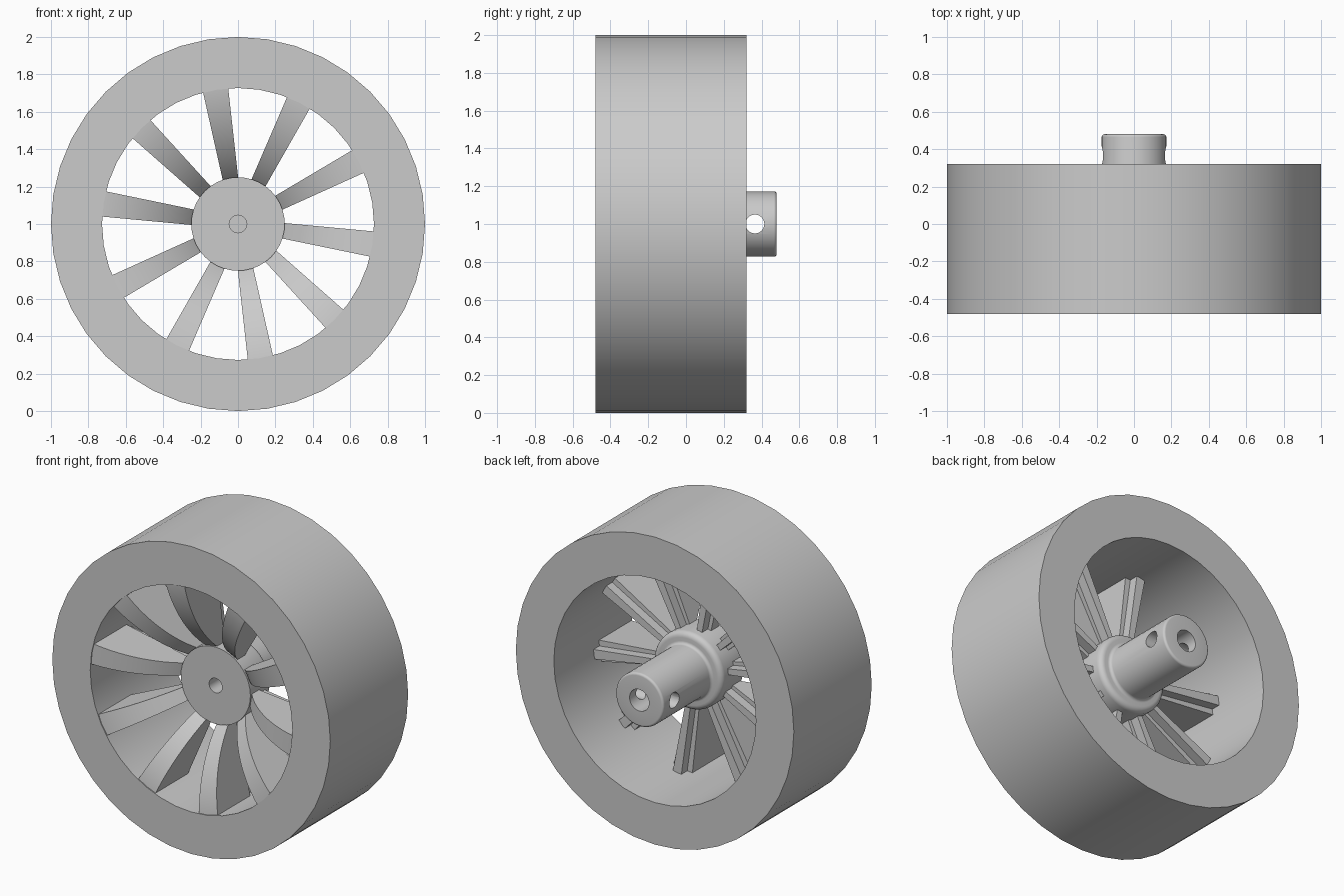
import bpy, bmesh, math
from mathutils import Matrix, Vector

if "Cube" in bpy.data.objects:
    bpy.data.objects.remove(bpy.data.objects["Cube"])

AXLE = Vector((0, 0, 1))
FRONT, BACK = -0.48, 0.32
OPENING = 0.727          # radius of the opening inside the tyre
DISH_START = 0.82        # radius where the spokes begin to curve inward
DISH_R = 0.755           # radius of that curve
SPOKES = 10

grey = bpy.data.materials.new("light_grey")
grey.use_nodes = True
grey.diffuse_color = (0.6, 0.6, 0.6, 1)
grey.node_tree.nodes["Principled BSDF"].inputs["Base Color"].default_value = (0.6, 0.6, 0.6, 1)


def add_object(name, bm, smooth=True):
    bmesh.ops.recalc_face_normals(bm, faces=bm.faces)
    mesh = bpy.data.meshes.new(name)
    bm.to_mesh(mesh)
    bm.free()
    mesh.materials.append(grey)
    obj = bpy.data.objects.new(name, mesh)
    obj.location = AXLE
    bpy.context.collection.objects.link(obj)
    if smooth:
        shade(obj)
    return obj


def shade(obj):
    bpy.ops.object.select_all(action='DESELECT')
    obj.select_set(True)
    bpy.context.view_layer.objects.active = obj
    bpy.ops.object.shade_smooth_by_angle(angle=math.radians(30))


def lathe(name, profile, steps, closed=False, smooth=True):
    """Turn a (radius, y) profile around the axle."""
    bm = bmesh.new()
    verts = [bm.verts.new((r, y, 0)) for r, y in profile]
    edges = [bm.edges.new(pair) for pair in zip(verts, verts[1:])]
    if closed:
        edges.append(bm.edges.new((verts[-1], verts[0])))
    bmesh.ops.spin(bm, geom=verts + edges, cent=(0, 0, 0), axis=(0, 1, 0),
                   angle=math.tau, steps=steps, use_duplicate=False)
    bmesh.ops.remove_doubles(bm, verts=bm.verts, dist=1e-4)
    return add_object(name, bm, smooth)


def arc(r, y, radius, start, end, count=5):
    """Points of a fillet centred on (r, y)."""
    angles = [math.radians(start + (end - start) * i / count) for i in range(count + 1)]
    return [(r + radius * math.cos(a), y + radius * math.sin(a)) for a in angles]


def spoke_mesh(bm, back, width_scale):
    """Tapered blade with a dished front edge and a flat back."""
    inner, outer, count = 0.215, 0.765, 14
    side = []
    for i in range(count + 1):
        r = inner + (outer - inner) * i / count
        side.append((r, FRONT + DISH_R - math.sqrt(DISH_R ** 2 - (DISH_START - r) ** 2)))
    side += [(outer, back), (inner, back)]
    loops = []
    for sign in (-1, 1):
        loops.append([bm.verts.new((r, y, sign * width_scale * (0.042 + 0.055 * (r - 0.25))))
                      for r, y in side])
        bm.faces.new(loops[-1])
    for i in range(len(side)):
        j = (i + 1) % len(side)
        bm.faces.new((loops[0][i], loops[0][j], loops[1][j], loops[1][i]))


# Tyre
lathe("tyre", [(1, FRONT), (1, BACK), (OPENING, BACK), (OPENING, FRONT)], 40, closed=True)

# Hub: front disc with blind bore, rounded shoulder, shaft with rear bore
hub_profile = ([(0, 0), (0.047, 0), (0.047, -0.23), (0.25, -0.23)]
               + arc(0.215, -0.045, 0.035, 0, 90)
               + arc(0.193, 0.01, 0.02, 270, 180)
               + arc(0.158, 0.465, 0.015, 0, 90)
               + [(0.07, 0.48), (0.07, 0.2), (0, 0.2)])
hub = lathe("hub", hub_profile, 40, smooth=False)

# Cross hole through the shaft
bm = bmesh.new()
turn = Matrix.Translation((0, 0.365, 0)) @ Matrix.Rotation(math.pi / 2, 4, 'Y')
bmesh.ops.create_cone(bm, cap_ends=True, segments=24, radius1=0.05, radius2=0.05,
                      depth=0.6, matrix=turn)
cutter = add_object("cross_hole_cutter", bm)
cutter.hide_render = True
cut = hub.modifiers.new("cross_hole", 'BOOLEAN')
cut.operation, cut.solver, cut.object = 'DIFFERENCE', 'EXACT', cutter
bpy.context.view_layer.objects.active = hub
bpy.ops.object.modifier_apply(modifier=cut.name)
bpy.data.objects.remove(cutter)
shade(hub)

# Spokes: a wide blade with a narrow rib behind it, repeated round the axle
for name, back, scale in (("spoke_blade", -0.14, 1), ("spoke_rib", -0.08, 0.45)):
    bm = bmesh.new()
    spoke_mesh(bm, back, scale)
    # The rib starts inside the blade so that only its rear shows
    if scale < 1:
        for v in bm.verts:
            v.co.y = max(v.co.y, -0.17)
    first = add_object(name + "_1", bm)
    for i in range(SPOKES):
        obj = first if i == 0 else first.copy()
        if i:
            obj.name = f"{name}_{i + 1}"
            bpy.context.collection.objects.link(obj)
        obj.rotation_euler.y = -math.radians(-8.5 + i * 360 / SPOKES)
